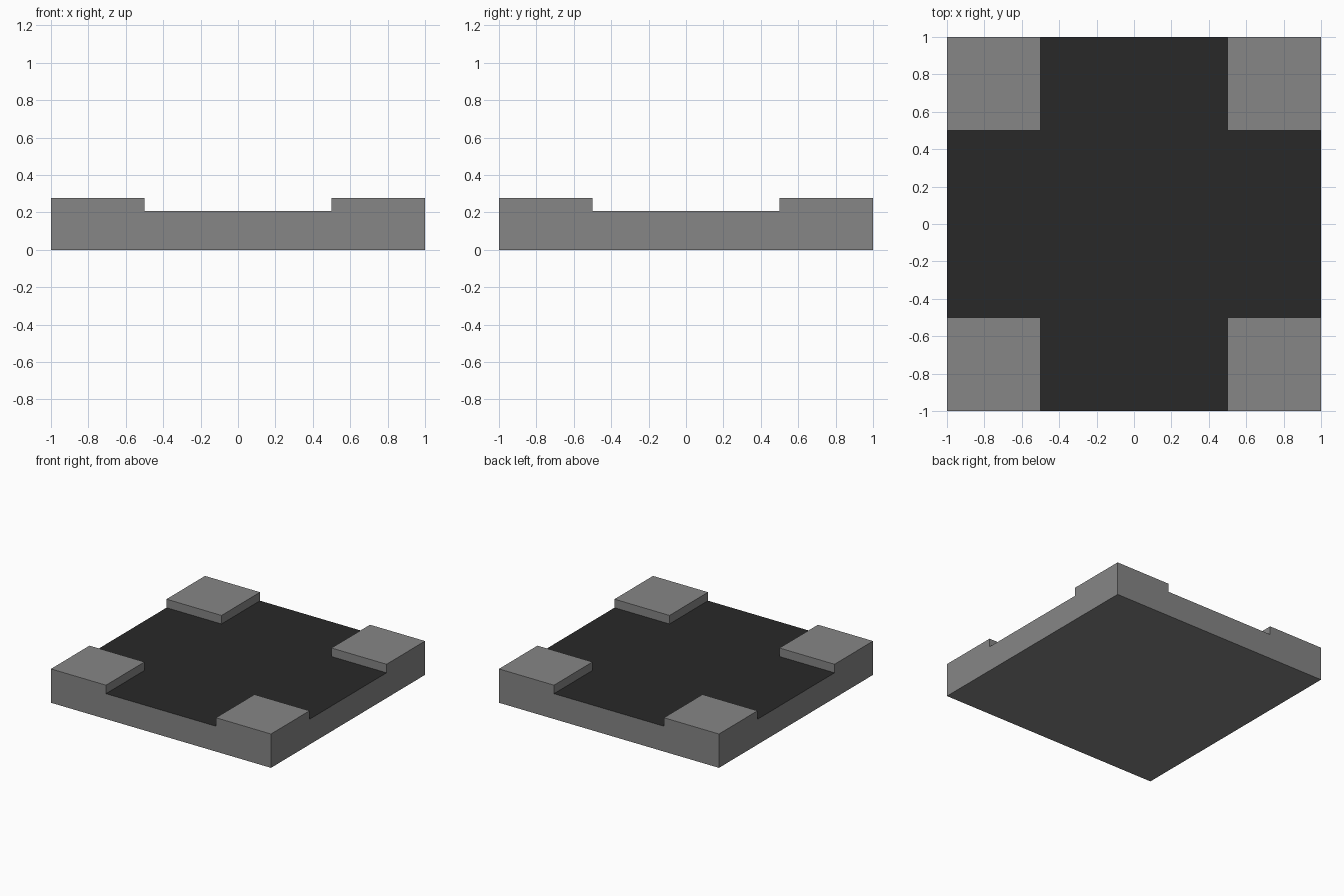
import bpy, bmesh
from math import radians

if "Cube" in bpy.data.objects:
    bpy.data.objects.remove(bpy.data.objects["Cube"])

BASE_H, KERB_H = 0.208, 0.07

mesh = bpy.data.meshes.new("crossroad_tile")
tile = bpy.data.objects.new("crossroad_tile", mesh)
bpy.context.collection.objects.link(tile)

# Materials: mid-grey stone, dark road surface
for name, v in (("stone", 0.24), ("road", 0.0215)):
    mat = bpy.data.materials.new(name)
    mat.diffuse_color = (v, v, v, 1)
    mat.use_nodes = True
    mat.node_tree.nodes["Principled BSDF"].inputs["Base Color"].default_value = mat.diffuse_color
    mesh.materials.append(mat)

bm = bmesh.new()


def raise_faces(faces, height, keep):
    """Extrude faces straight up."""
    geom = bmesh.ops.extrude_face_region(bm, geom=faces, use_keep_orig=keep)["geom"]
    verts = [g for g in geom if isinstance(g, bmesh.types.BMVert)]
    bmesh.ops.translate(bm, verts=verts, vec=(0, 0, height))


# Base slab
bmesh.ops.create_grid(bm, x_segments=4, y_segments=4, size=1)
raise_faces(bm.faces[:], BASE_H, True)
top = [f for f in bm.faces if f.calc_center_median().z > BASE_H - 0.001]

# Dark cross-shaped road, with raised pavement on the four corners
corners = []
for f in top:
    c = f.calc_center_median()
    if abs(c.x) > 0.5 and abs(c.y) > 0.5:
        corners.append(f)
    else:
        f.material_index = 1
raise_faces(corners, KERB_H, False)

# Kerb sides are stone
for f in bm.faces:
    f.normal_update()
    if abs(f.normal.z) < 0.5:
        f.material_index = 0

# Merge flat areas into clean faces
bmesh.ops.recalc_face_normals(bm, faces=bm.faces[:])
bmesh.ops.dissolve_limit(bm, angle_limit=radians(1), verts=bm.verts[:],
                         edges=bm.edges[:], delimit={'MATERIAL'})
bm.to_mesh(mesh)
bm.free()
